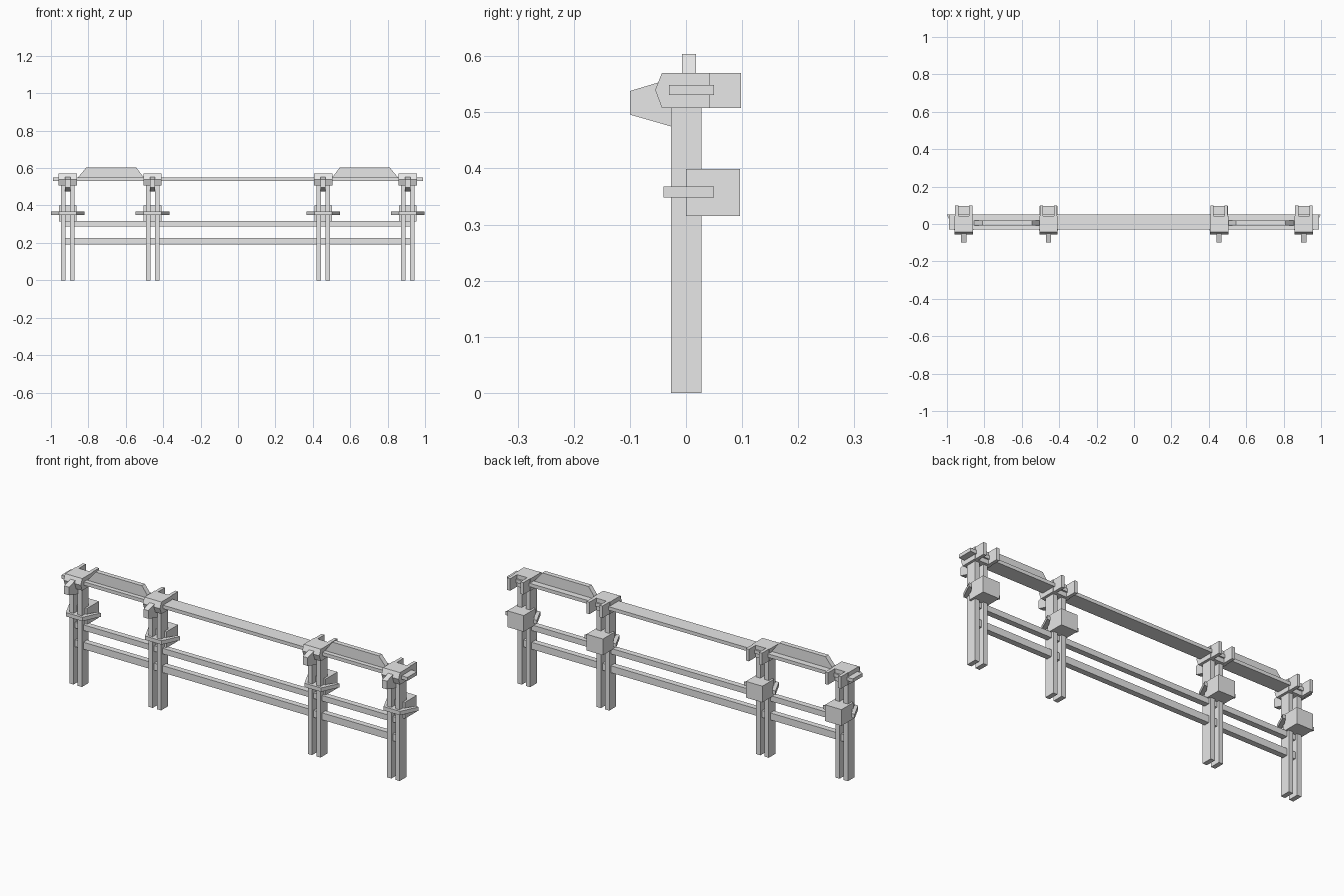
import bpy
import bmesh

cube = bpy.data.objects.get("Cube")
if cube:
    bpy.data.objects.remove(cube, do_unlink=True)

grey = bpy.data.materials.new("plain grey")
grey.use_nodes = True
grey.diffuse_color = (0.8, 0.8, 0.8, 1)
grey.node_tree.nodes["Principled BSDF"].inputs["Base Color"].default_value = (0.8, 0.8, 0.8, 1)


def prism(name, outline, low, high, axis):
    """Extrude an outline along one axis; its points use the other two axes in order."""
    def place(p, depth):
        co = list(p)
        co.insert("xyz".index(axis), depth)
        return co
    bm = bmesh.new()
    base = bm.faces.new([bm.verts.new(place(p, low)) for p in outline])
    extruded = bmesh.ops.extrude_face_region(bm, geom=[base])["geom"]
    for v in extruded:
        if isinstance(v, bmesh.types.BMVert):
            v.co["xyz".index(axis)] = high
    bmesh.ops.recalc_face_normals(bm, faces=bm.faces)
    mesh = bpy.data.meshes.new(name)
    bm.to_mesh(mesh)
    bm.free()
    mesh.materials.append(grey)
    obj = bpy.data.objects.new(name, mesh)
    bpy.context.collection.objects.link(obj)
    return obj


def box(name, x0, x1, y0, y1, z0, z1):
    return prism(name, [(x0, y0), (x1, y0), (x1, y1), (x0, y1)], z0, z1, "z")


# Full-length rails
box("top_rail", -0.99, 0.99, -0.03, 0.05, 0.531, 0.549)
box("upper_rail", -0.925, 0.925, -0.015, 0.015, 0.288, 0.317)
box("lower_rail", -0.925, 0.925, -0.015, 0.015, 0.191, 0.227)

# Side profiles of the bracket parts, as (y, z)
head_profile = [(-0.055, 0.54), (-0.043, 0.57), (0.042, 0.57), (0.042, 0.508), (-0.043, 0.508)]
beak_profile = [(-0.1, 0.538), (-0.04, 0.556), (0.02, 0.556), (0.02, 0.508),
                (-0.027, 0.508), (-0.027, 0.475), (-0.1, 0.496)]

for c in (-0.91, -0.457, 0.455, 0.908):
    # Paired posts
    for s in (-1, 1):
        a, b = sorted((c + s * 0.012, c + s * 0.036))
        box("post", a, b, -0.027, 0.028, 0, 0.53)
        # Rear prongs of the head
        a, b = sorted((c + s * 0.029, c + s * 0.046))
        box("head_prong", a, b, 0.03, 0.098, 0.508, 0.57)
    # Head clamp and beak
    prism("head_block", head_profile, c - 0.049, c + 0.049, "x")
    prism("beak", beak_profile, c - 0.014, c + 0.014, "x")
    # Rear block and swept collar
    box("rear_block", c - 0.047, c + 0.047, 0, 0.096, 0.315, 0.399)
    half = [(0.047, -0.04), (0.09, 0.05), (0.072, 0.05), (0.045, 0.005)]
    collar = [(c + x, y) for x, y in half] + [(c - x, y) for x, y in reversed(half)]
    prism("collar", collar, 0.348, 0.368, "z")

# Raised ridges over the outer bays
for s in (-1, 1):
    ridge = [(s * x, z) for x, z in ((0.86, 0.545), (0.81, 0.604), (0.545, 0.604), (0.5, 0.545))]
    prism("ridge", ridge, -0.007, 0.018, "y")
